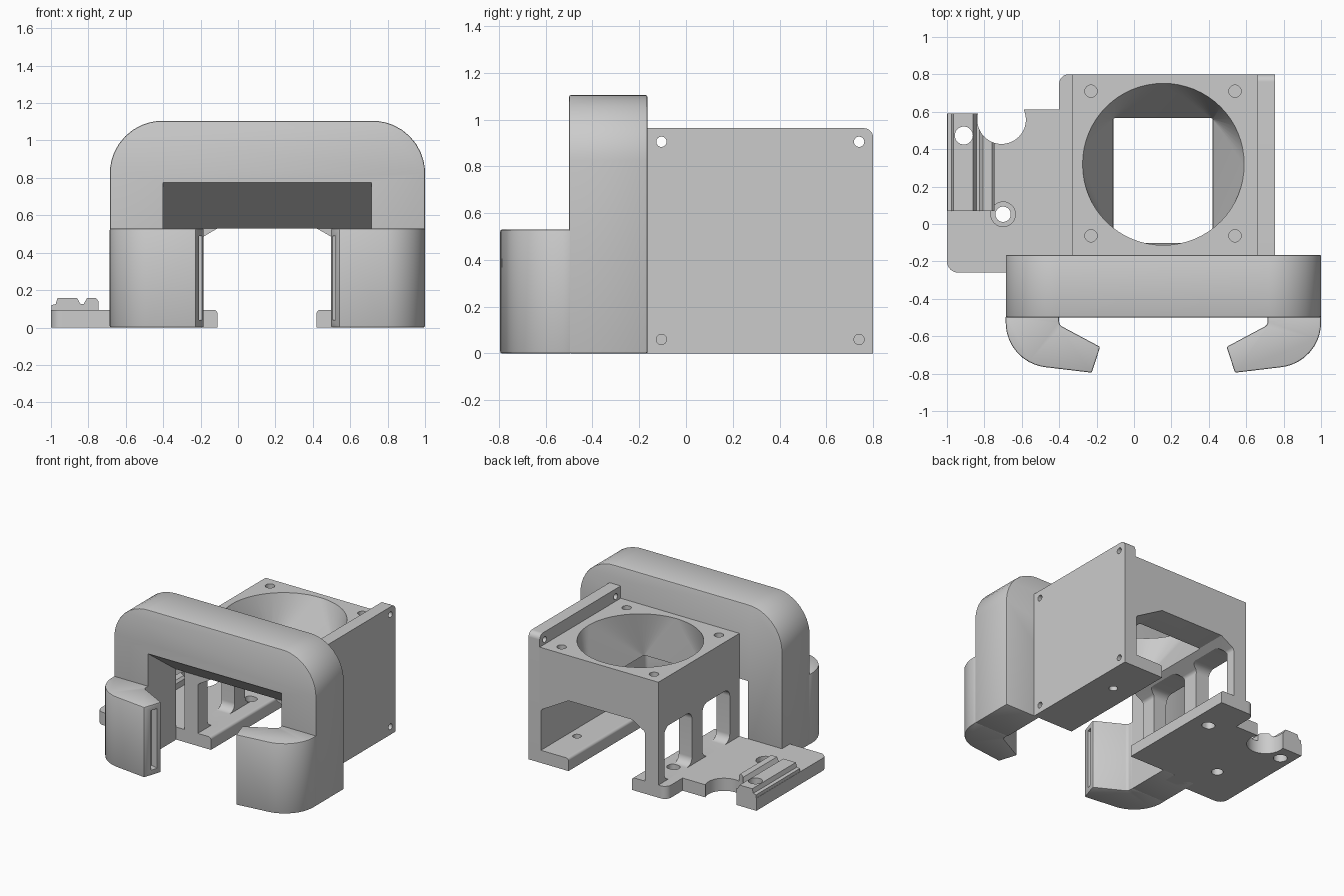
import bpy, bmesh, math
from mathutils import Vector

cube = bpy.data.objects.get("Cube")
if cube:
    bpy.data.objects.remove(cube, do_unlink=True)

grey = bpy.data.materials.new("plain_grey")
grey.use_nodes = True
grey.diffuse_color = (0.6, 0.6, 0.6, 1)
grey.node_tree.nodes["Principled BSDF"].inputs["Base Color"].default_value = (0.6, 0.6, 0.6, 1)

MID = 0.157      # mirror line of the frame and shroud


def finish(name, bm):
    bmesh.ops.recalc_face_normals(bm, faces=bm.faces[:])
    mesh = bpy.data.meshes.new(name)
    bm.to_mesh(mesh)
    bm.free()
    mesh.materials.append(grey)
    obj = bpy.data.objects.new(name, mesh)
    bpy.context.collection.objects.link(obj)
    return obj


def fillet(points, steps=10):
    """Outline from (a, b) or (a, b, radius) corners."""
    out = []
    for i, p in enumerate(points):
        c = Vector(p[:2])
        if len(p) < 3:
            out.append(c)
            continue
        u = (Vector(points[i - 1][:2]) - c).normalized()
        v = (Vector(points[(i + 1) % len(points)][:2]) - c).normalized()
        half = u.angle(v) / 2
        centre = c + (u + v).normalized() * (p[2] / math.sin(half))
        s = c + u * (p[2] / math.tan(half)) - centre
        e = c + v * (p[2] / math.tan(half)) - centre
        out += [centre + s.lerp(e, k / steps).normalized() * p[2] for k in range(steps + 1)]
    return out


def prism(name, points, axis, lo, hi):
    place = {"x": lambda a, b, h: (h, a, b),
             "y": lambda a, b, h: (a, h, b),
             "z": lambda a, b, h: (a, b, h)}[axis]
    bm = bmesh.new()
    outline = fillet(points)
    ends = [[bm.verts.new(place(p[0], p[1], h)) for p in outline] for h in (lo, hi)]
    bm.faces.new(ends[0])
    bm.faces.new(ends[1])
    n = len(outline)
    for i in range(n):
        j = (i + 1) % n
        bm.faces.new((ends[0][i], ends[0][j], ends[1][j], ends[1][i]))
    return finish(name, bm)


def ring(a, b, r, n=32):
    return [(a + r * math.cos(t * math.tau / n), b + r * math.sin(t * math.tau / n)) for t in range(n)]


def rect(a0, b0, a1, b1, r=None):
    corners = [(a0, b0), (a1, b0), (a1, b1), (a0, b1)]
    return [c + (r,) for c in corners] if r else corners


def activate(obj):
    bpy.ops.object.select_all(action="DESELECT")
    obj.select_set(True)
    bpy.context.view_layer.objects.active = obj


def cut(obj, cutter):
    cutter.hide_render = True
    mod = obj.modifiers.new("cut", "BOOLEAN")
    mod.operation, mod.solver, mod.object = "DIFFERENCE", "EXACT", cutter
    activate(obj)
    bpy.ops.object.modifier_apply(modifier=mod.name)
    bpy.data.objects.remove(cutter, do_unlink=True)


def soften(obj, width):
    mod = obj.modifiers.new("soft_edges", "BEVEL")
    mod.width, mod.segments, mod.limit_method = width, 2, "ANGLE"
    mod.angle_limit = math.radians(40)
    activate(obj)
    bpy.ops.object.modifier_apply(modifier=mod.name)


# Front frame: rounded arch with a sloped throat
frame = prism("front_frame", [(-0.685, 0), (1, 0), (1, 1.105, 0.28), (-0.685, 1.105, 0.28)], "y", -0.5, -0.165)
soften(frame, 0.008)
cut(frame, prism("throat", [(-0.52, -0.1), (-0.1, -0.1), (-0.1, 0.53), (-0.165, 0.53),
                            (-0.5, 0.775), (-0.52, 0.775)], "x", -0.4, 0.714))

# Two hooked arms with slotted tips
hooks = []
for side, name in ((1, "left_hook"), (-1, "right_hook")):
    fx = lambda x: MID + side * (x - MID)
    outline = [(1, -0.49), (1, -0.74, 0.24), (0.54, -0.795), (0.495, -0.657),
               (0.714, -0.54, 0.03), (0.714, -0.49)]
    hook = prism(name, [(fx(p[0]),) + p[1:] for p in outline], "z", 0, 0.53)
    soften(hook, 0.008)
    slot = [(0.5, -0.745), (0.58, -0.722), (0.565, -0.672), (0.485, -0.695)]
    cut(hook, prism("slot", [(fx(x), y) for x, y in slot], "z", 0.04, 0.49))
    hooks.append(hook)

# Fan shroud with through tunnel, funnel, side windows and screw holes
shroud = prism("fan_shroud", rect(-0.33, 0, 0.66, 0.87), "y", -0.165, 0.8)
cut(shroud, prism("tunnel", [(-0.11, -0.1), (0.42, -0.1), (0.42, 0.095, 0.02), (0.65, 0.095),
                             (0.65, 0.4, 0.03), (0.42, 0.53), (-0.11, 0.53), (-0.22, 0.465, 0.03),
                             (-0.22, 0.095), (-0.11, 0.095, 0.02)], "y", -0.2, 0.85))
bm = bmesh.new()
for x, y in ring(MID, 0.32, 0.433, 64):
    bm.verts.new((x, y, 0.872))
for x, y in rect(-0.11, -0.1, 0.42, 0.56):
    bm.verts.new((x, y, 0.52))
bmesh.ops.convex_hull(bm, input=bm.verts[:])
cut(shroud, finish("funnel", bm))
for y0, y1 in ((0.4, 0.73), (-0.05, 0.275)):
    cut(shroud, prism("window", rect(y0, 0.095, y1, 0.5, 0.06), "x", -0.4, -0.15))
for x in (-0.23, 0.54):
    for y in (-0.063, 0.71):
        cut(shroud, prism("screw_hole", ring(x, y, 0.033, 24), "z", 0.77, 0.9))
cut(shroud, prism("floor_slot", rect(-0.29, 0.46, -0.2, 0.54, 0.035), "z", -0.1, 0.12))
cut(shroud, prism("floor_hole", ring(0.58, 0.47, 0.03, 24), "z", -0.1, 0.12))

# Outer side wall standing above the shroud
wall = prism("side_wall", [(-0.165, 0), (0.8, 0), (0.8, 0.963, 0.04), (-0.165, 0.963)], "x", 0.66, 0.753)
for y in (-0.105, 0.74):
    cut(wall, prism("upper_hole", ring(y, 0.905, 0.022, 24), "x", 0.6, 0.8))
    cut(wall, prism("lower_hole", ring(y, 0.06, 0.022, 24), "x", 0.7, 0.8))

# Base plate wing and its grooved rail
plate = prism("base_plate", [(-1, 0.59), (-1, -0.26, 0.06), (-0.5, -0.26), (-0.5, -0.165), (-0.33, -0.165),
                             (-0.33, 0.8), (-0.4, 0.8, 0.05), (-0.4, 0.612), (-0.6, 0.612), (-0.6, 0.59)],
              "z", 0, 0.095)
rail = prism("grooved_rail", [(-0.998, 0.09), (-0.998, 0.12), (-0.975, 0.125), (-0.965, 0.157),
                              (-0.86, 0.157), (-0.842, 0.125), (-0.825, 0.125), (-0.808, 0.157),
                              (-0.76, 0.157), (-0.745, 0.14), (-0.745, 0.09)], "y", 0.07, 0.59)
for part in (plate, rail):
    cut(part, prism("round_notch", ring(-0.708, 0.558, 0.13, 48), "z", -0.1, 0.3))
    cut(part, prism("rail_hole", ring(-0.91, 0.473, 0.048), "z", -0.1, 0.3))
cut(plate, prism("screw_recess", ring(-0.7, 0.052, 0.066), "z", 0.06, 0.2))
cut(plate, prism("screw_hole", ring(-0.7, 0.052, 0.041), "z", -0.1, 0.2))

# Smooth curved surfaces, keep edges crisp
for obj in [frame, shroud, wall, plate, rail] + hooks:
    activate(obj)
    bpy.ops.object.shade_smooth_by_angle(angle=math.radians(30))
